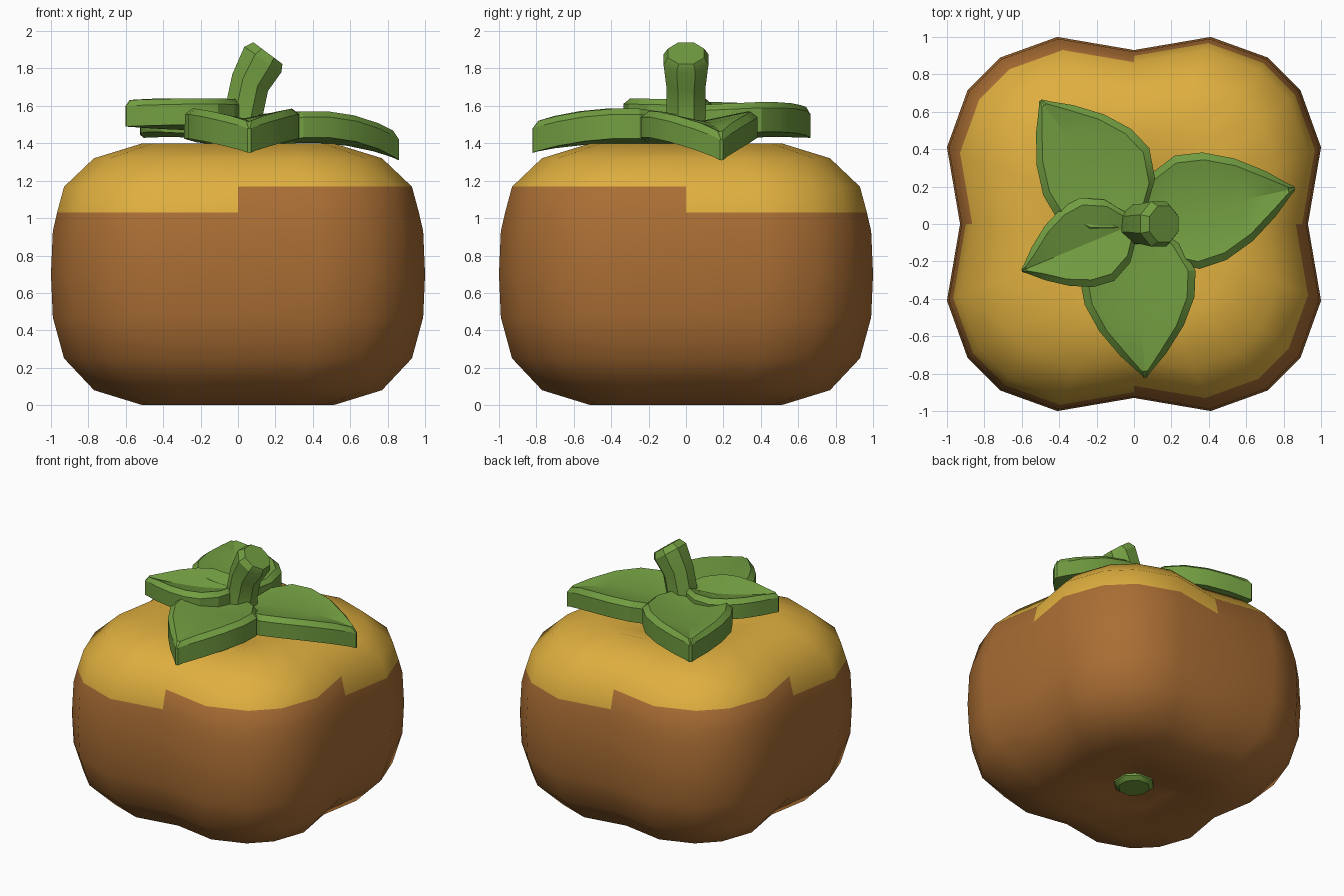
import bpy, bmesh, math
from mathutils import Vector

if "Cube" in bpy.data.objects:
    bpy.data.objects.remove(bpy.data.objects["Cube"])


def material(name, rgb):
    m = bpy.data.materials.new(name)
    m.diffuse_color = (*rgb, 1)
    m.use_nodes = True
    m.node_tree.nodes["Principled BSDF"].inputs["Base Color"].default_value = m.diffuse_color
    return m


brown = material("brown skin", (0.40, 0.155, 0.034))
yellow = material("golden skin", (0.74, 0.43, 0.05))
green = material("leaf green", (0.168, 0.34, 0.053))


def loft(name, rings, mats, smooth_angle):
    """Skin a list of equal-length rings and cap both ends."""
    bm = bmesh.new()
    loops = [[bm.verts.new(p) for p in ring] for ring in rings]
    n = len(loops[0])
    for a, b in zip(loops, loops[1:]):
        for i in range(n):
            j = (i + 1) % n
            bm.faces.new((a[i], a[j], b[j], b[i]))
    bm.faces.new(loops[0][::-1])
    bm.faces.new(loops[-1])
    bmesh.ops.recalc_face_normals(bm, faces=bm.faces)
    me = bpy.data.meshes.new(name)
    bm.to_mesh(me)
    bm.free()
    ob = bpy.data.objects.new(name, me)
    bpy.context.collection.objects.link(ob)
    for m in mats:
        me.materials.append(m)
    bpy.ops.object.select_all(action='DESELECT')
    ob.select_set(True)
    bpy.context.view_layer.objects.active = ob
    bpy.ops.object.shade_smooth_by_angle(angle=math.radians(smooth_angle))
    return ob


# Fruit: four-lobed outline, scaled ring by ring with dimples at both ends
quarter = [(0.93, 0), (1.0, 0.41), (0.89, 0.715), (0.715, 0.89), (0.41, 1.0)]
outline = []
for k in range(4):
    for x, y in quarter:
        for _ in range(k):
            x, y = -y, x
        outline.append((x, y))
LOW, HIGH = 1.03, 1.168
profile = [(0.03, 0.11), (0.26, 0.06), (0.51, 0), (0.77, 0.08), (0.93, 0.25),
           (0.99, 0.47), (1.0, 0.7), (0.99, 0.93), (0.967, LOW), (0.93, HIGH),
           (0.77, 1.32), (0.51, 1.40), (0.26, 1.34), (0.03, 1.29)]
fruit = loft("fruit_body", [[(x * r, y * r, z) for x, y in outline]
                            for r, z in profile], [brown, yellow], 60)
# Golden top reaches lower on two opposite lobes
for f in fruit.data.polygons:
    c = f.center
    f.material_index = int(c.z > HIGH or (c.z > LOW and c.x * c.y > 0))


# Stem: leaning tube with a chamfered, slanted end
def tilted_ring(x, z, r, tilt, sides=8):
    u = Vector((math.cos(tilt), 0, -math.sin(tilt)))
    pts = []
    for i in range(sides):
        a = math.tau * (i + 0.5) / sides
        p = Vector((x, 0, z)) + u * (r * math.cos(a)) + Vector((0, r * math.sin(a), 0))
        pts.append(p)
    return pts


stem = [(0, 1.27, 0.15, 0), (0.01, 1.42, 0.125, 0), (0.03, 1.56, 0.112, 0.1),
        (0.065, 1.725, 0.114, 0.44), (0.133, 1.848, 0.13, 0.6),
        (0.16, 1.882, 0.105, 0.64)]
loft("stem", [tilted_ring(*s) for s in stem], [green], 32)

# Small stub under the fruit
loft("blossom_end", [tilted_ring(0, z, r, 0) for z, r in
                     ((0.05, 0.11), (0.075, 0.14), (0.15, 0.14))], [green], 30)

# Leaf stations: position along length, width factor, droop factor
stations = [(0.03, 0.33, 0.5), (0.15, 0.76, 0.25), (0.33, 1.0, 0.0),
            (0.50, 0.95, 0.0), (0.68, 0.73, 0.18), (0.85, 0.40, 0.52),
            (0.96, 0.12, 0.85), (1.0, 0.03, 1.0)]


def leaf(name, tip, half_width, z_mid, z_tip, thick=0.13):
    """Thick pointed leaf with a bevelled rim and a shallow central valley."""
    along = Vector((tip[0], tip[1], 0))
    side = Vector((-along.y, along.x, 0)).normalized()
    rings = []
    for t, wf, droop in stations:
        w = half_width * wf
        top = z_mid + (z_tip - z_mid) * droop
        inner = max(w - 0.04, w * 0.4)
        lip = 0.03 if t < 1 else 0.0
        valley = top + lip - 0.055 * wf
        section = [(-w, top - thick), (-w, top), (-inner, top + lip), (0, valley),
                   (inner, top + lip), (w, top), (w, top - thick),
                   (0, top - thick - 0.03 * wf)]
        rings.append([along * t + side * s + Vector((0, 0, z)) for s, z in section])
    loft(name, rings, [green], 25)


leaf("leaf_front", (0.06, -0.82), 0.31, 1.555, 1.48)
leaf("leaf_right", (0.86, 0.19), 0.31, 1.54, 1.42, 0.11)
leaf("leaf_back", (-0.50, 0.66), 0.31, 1.59, 1.56)
leaf("leaf_left", (-0.60, -0.25), 0.24, 1.61, 1.60, 0.11)
